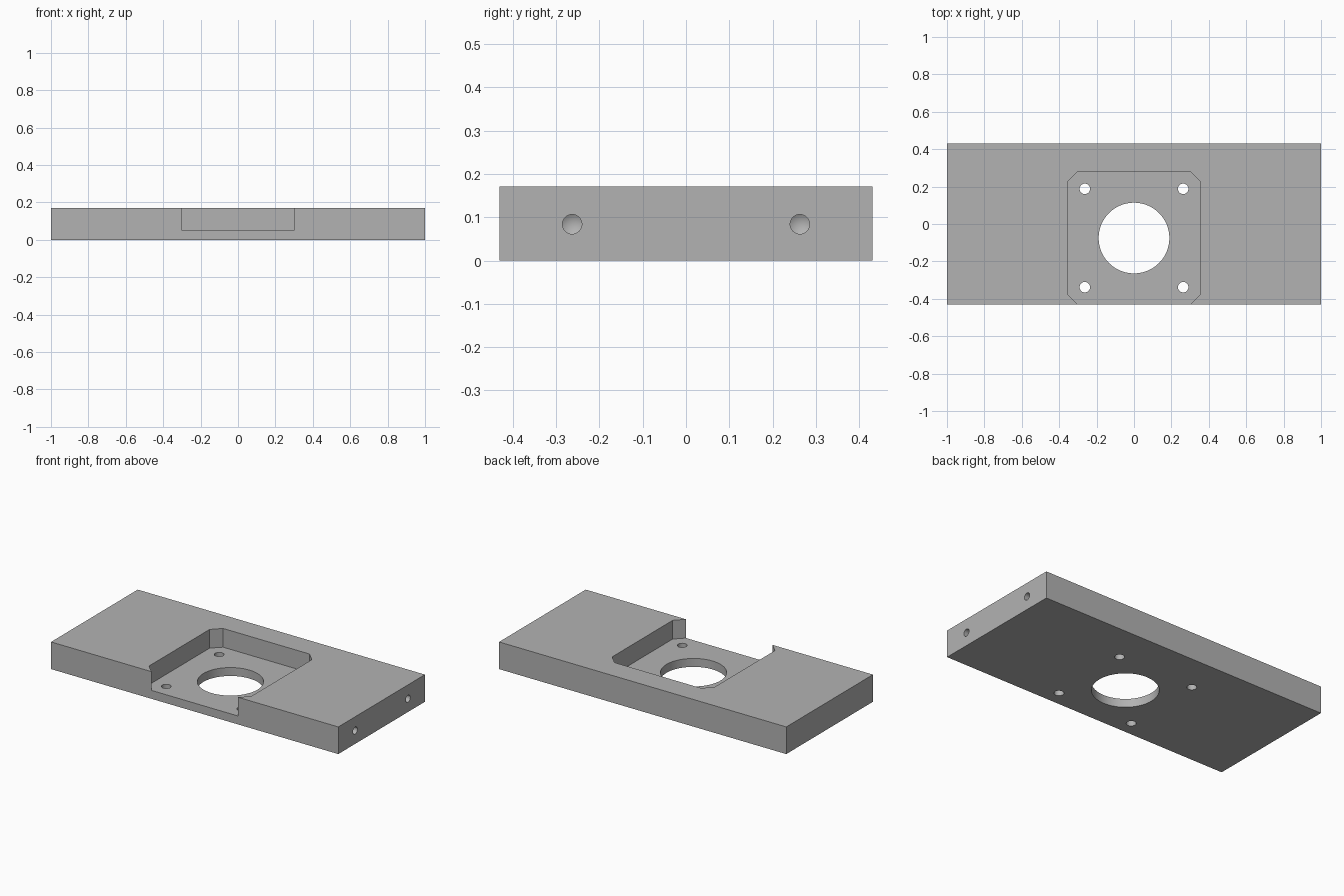
import bpy, bmesh, math
from mathutils import Matrix, Vector

cube = bpy.data.objects.get("Cube")
if cube:
    bpy.data.objects.remove(cube, do_unlink=True)

HALF_X, HALF_Y, HEIGHT = 1.0, 0.431, 0.171
FLOOR = 0.053           # pocket floor height
CENTRE_Y = -0.075       # centre of the pocket and bores
POCKET, CHAMFER = 0.356, 0.055
BOLT = 0.263            # bolt hole spacing from centre

grey = bpy.data.materials.new("plain grey")
grey.use_nodes = True
colour = (0.45, 0.45, 0.45, 1)
grey.diffuse_color = colour
grey.node_tree.nodes["Principled BSDF"].inputs["Base Color"].default_value = colour


def make_object(name, bm):
    bmesh.ops.recalc_face_normals(bm, faces=bm.faces)
    mesh = bpy.data.meshes.new(name)
    bm.to_mesh(mesh)
    bm.free()
    mesh.materials.append(grey)
    obj = bpy.data.objects.new(name, mesh)
    bpy.context.collection.objects.link(obj)
    return obj


def prism(name, outline, z0, z1):
    bm = bmesh.new()
    face = bm.faces.new([bm.verts.new((x, y, z0)) for x, y in outline])
    top = bmesh.ops.extrude_face_region(bm, geom=[face])["geom"]
    verts = [v for v in top if isinstance(v, bmesh.types.BMVert)]
    bmesh.ops.translate(bm, vec=(0, 0, z1 - z0), verts=verts)
    return make_object(name, bm)


def circle(cx, cy, r, n):
    return [(cx + r * math.cos(2 * math.pi * i / n),
             cy + r * math.sin(2 * math.pi * i / n)) for i in range(n)]


def drill(name, side, y, z, r, depth):
    """Blind hole cutter along x with a conical tip."""
    bm = bmesh.new()
    tip = r * 0.6
    bmesh.ops.create_cone(bm, cap_ends=True, segments=32, radius1=r, radius2=r,
                          depth=depth + 0.1)
    cap = max(bm.faces, key=lambda f: f.calc_center_median().z)
    peak = bmesh.ops.poke(bm, faces=[cap])["verts"][0]
    peak.co.z += tip
    inward = Vector((-side, 0, 0)).to_track_quat('Z', 'Y').to_matrix().to_4x4()
    middle = Vector((side * (HALF_X + 0.05 - depth / 2), y, z))
    bm.transform(Matrix.Translation(middle) @ inward)
    return make_object(name, bm)


# Mounting plate
plate = prism("mounting_plate", [(-HALF_X, -HALF_Y), (HALF_X, -HALF_Y),
                                 (HALF_X, HALF_Y), (-HALF_X, HALF_Y)], 0, HEIGHT)

# Chamfered pocket, open at the front edge
inner = POCKET - CHAMFER
half = [(inner, -HALF_Y - 0.1), (inner, -HALF_Y),
        (POCKET, CENTRE_Y - inner), (POCKET, CENTRE_Y + inner),
        (inner, CENTRE_Y + POCKET)]
outline = half + [(-x, y) for x, y in reversed(half)]
cutters = [prism("pocket_cutter", outline, FLOOR, HEIGHT + 0.1)]

# Central bore and four bolt holes
cutters.append(prism("bore_cutter", circle(0, CENTRE_Y, 0.189, 96), -0.1, 0.3))
for sx in (-1, 1):
    for sy in (-1, 1):
        cutters.append(prism("bolt_hole_cutter",
                             circle(sx * BOLT, CENTRE_Y + sy * BOLT, 0.028, 32), -0.1, 0.3))
        # Blind holes in the plate ends
        cutters.append(drill("end_hole_cutter", sx, sy * BOLT, 0.084, 0.0225, 0.2))

for cutter in cutters:
    cutter.hide_render = True
    mod = plate.modifiers.new(cutter.name, 'BOOLEAN')
    mod.operation = 'DIFFERENCE'
    mod.solver = 'EXACT'
    mod.object = cutter

# Bake the cuts and drop the cutters
bpy.context.view_layer.update()
evaluated = plate.evaluated_get(bpy.context.evaluated_depsgraph_get())
mesh = bpy.data.meshes.new_from_object(evaluated)
plate.modifiers.clear()
plate.data = mesh
mesh.materials.clear()
mesh.materials.append(grey)
for poly in mesh.polygons:
    poly.material_index = 0
for cutter in cutters:
    bpy.data.objects.remove(cutter, do_unlink=True)

bpy.ops.object.select_all(action='DESELECT')
plate.select_set(True)
bpy.context.view_layer.objects.active = plate
bpy.ops.object.shade_smooth_by_angle(angle=math.radians(25))
